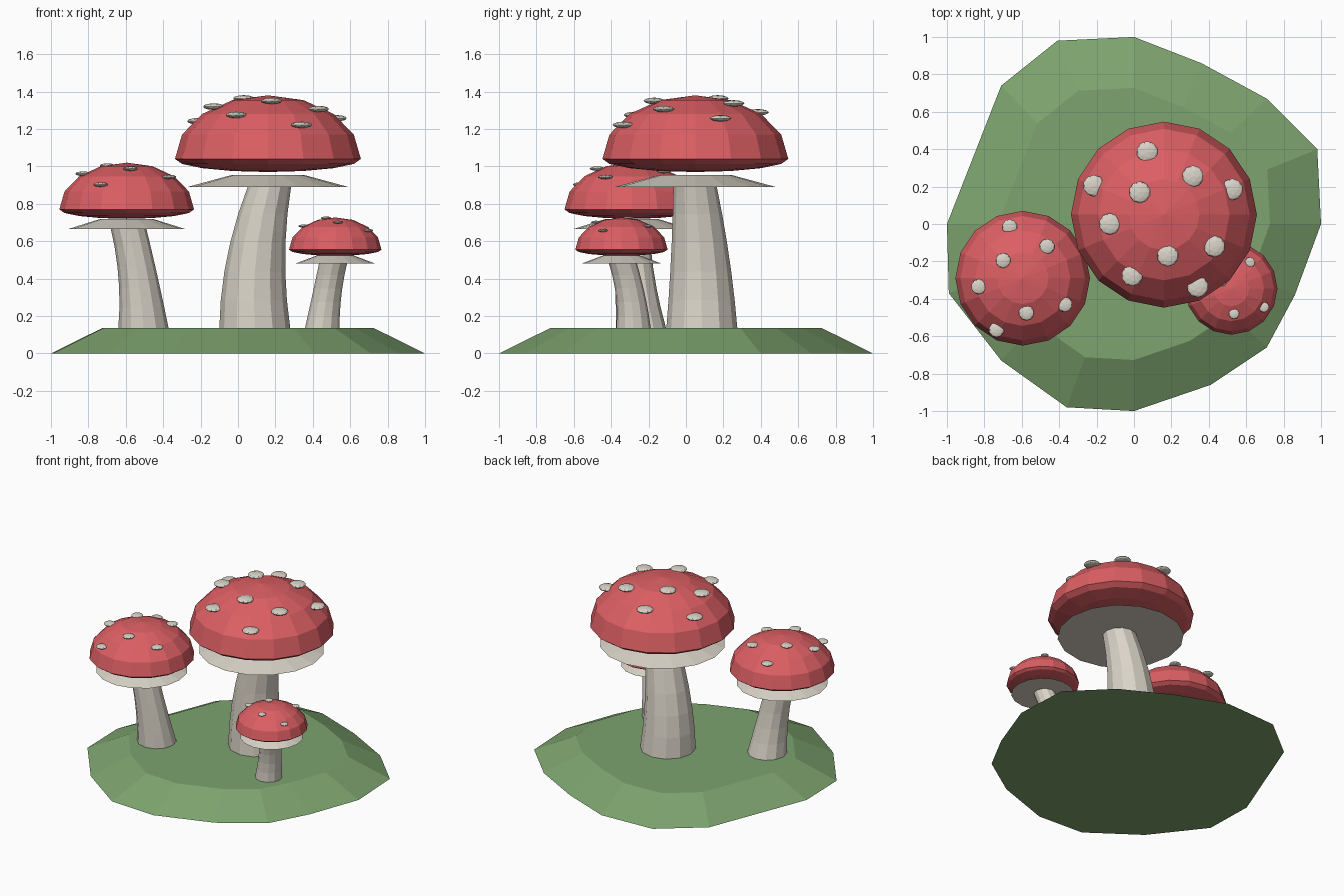
import bpy, bmesh, math
from mathutils import Vector

if "Cube" in bpy.data.objects:
    bpy.data.objects.remove(bpy.data.objects["Cube"])


def material(name, rgb):
    m = bpy.data.materials.new(name)
    m.diffuse_color = (*rgb, 1)
    m.use_nodes = True
    m.node_tree.nodes["Principled BSDF"].inputs["Base Color"].default_value = m.diffuse_color
    return m


RED = material("cap red", (0.716, 0.114, 0.127))
GREEN = material("grass green", (0.205, 0.366, 0.156))
CREAM = material("cream", (0.701, 0.658, 0.578))


def finish(name, bm, mat):
    bmesh.ops.recalc_face_normals(bm, faces=bm.faces)
    mesh = bpy.data.meshes.new(name)
    bm.to_mesh(mesh)
    bm.free()
    mesh.materials.append(mat)
    obj = bpy.data.objects.new(name, mesh)
    bpy.context.collection.objects.link(obj)
    return obj


def loft(name, loops, mat):
    """Skin a stack of point loops and close both ends."""
    bm = bmesh.new()
    rings = [[bm.verts.new(p) for p in loop] for loop in loops]
    n = len(rings[0])
    for a, b in zip(rings, rings[1:]):
        for i in range(n):
            j = (i + 1) % n
            bm.faces.new((a[i], a[j], b[j], b[i]))
    bm.faces.new(rings[0][::-1])
    bm.faces.new(rings[-1])
    return finish(name, bm, mat)


def circle(x, y, z, r, n):
    return [(x + r * math.cos(math.tau * i / n),
             y + r * math.sin(math.tau * i / n), z) for i in range(n)]


def cap(name, x, y, z, r, up, down):
    """Domed sphere with a strongly flattened lower half."""
    bm = bmesh.new()
    bmesh.ops.create_uvsphere(bm, u_segments=16, v_segments=8, radius=1)
    for v in bm.verts:
        v.co = Vector((x + v.co.x * r, y + v.co.y * r,
                       z + v.co.z * (up if v.co.z > 0 else down)))
    finish(name, bm, RED)


def spots(name, x, y, z, r, up, size, places):
    """Flattened pebbles resting on the dome."""
    bm = bmesh.new()
    for px, py in places:
        d = min(1, math.hypot(px - x, py - y) / r)
        pz = z + up * math.sqrt(1 - d * d) + size * 0.1
        made = bmesh.ops.create_icosphere(bm, subdivisions=2, radius=size)
        for v in made["verts"]:
            v.co = Vector((px + v.co.x, py + v.co.y, pz + v.co.z * 0.3))
    finish(name, bm, CREAM)


def mushroom(size_name, x, y, z, r, up, down, skirt, stem, spot_size, places):
    cap(size_name + "_cap", x, y, z, r, up, down)
    spots(size_name + "_spots", x, y, z, r, up, spot_size, places)
    # flared skirt under the cap: bottom z, top z, bottom radius, top radius
    z0, z1, r0, r1 = skirt
    loft(size_name + "_skirt",
         [circle(x, y, z0, r0, 16), circle(x, y, z1, r1, 16)], CREAM)
    # leaning, tapering stem: smooth path through three stations
    rows = []
    steps = 5
    (p0, p1, p2) = [Vector(s) for s in stem]
    t1 = (p1.z - p0.z) / (p2.z - p0.z)
    for i in range(steps + 1):
        t = i / steps
        rows.append(p0 * ((t - t1) * (t - 1) / t1)
                    + p1 * (t * (t - 1) / (t1 * (t1 - 1)))
                    + p2 * (t * (t - t1) / (1 - t1)))
    loft(size_name + "_stem", [circle(*row, 12) for row in rows], CREAM)


# ground mound with a flat top
outline = [(1, 0), (0.98, 0.40), (0.71, 0.67), (0.36, 0.86), (0, 1),
           (-0.41, 0.98), (-0.71, 0.74), (-1, 0), (-0.99, -0.37),
           (-0.71, -0.73), (-0.36, -0.98), (0, -1), (0.41, -0.86),
           (0.71, -0.66), (0.86, -0.38)]
loft("ground", [[(x, y, 0) for x, y in outline],
                [(x * 0.727, y * 0.727, 0.135) for x, y in outline]], GREEN)

# stem stations are x, y, z, radius
mushroom("large", 0.16, 0.05, 1.04, 0.497, 0.34, 0.07,
         (0.89, 0.955, 0.43, 0.19),
         [(0.09, 0.085, 0.13, 0.19), (0.11, 0.07, 0.62, 0.145),
          (0.17, 0.048, 0.90, 0.115)], 0.058,
         [(0.07, 0.385), (-0.215, 0.205), (0.03, 0.17), (0.315, 0.255),
          (0.525, 0.185), (-0.13, 0), (0.18, -0.17), (0.43, -0.12),
          (-0.01, -0.275), (0.34, -0.335)])

mushroom("medium", -0.595, -0.29, 0.77, 0.36, 0.25, 0.05,
         (0.665, 0.72, 0.313, 0.138),
         [(-0.505, -0.24, 0.13, 0.135), (-0.53, -0.27, 0.38, 0.107),
          (-0.588, -0.29, 0.68, 0.095)], 0.041,
         [(-0.665, -0.015), (-0.70, -0.195), (-0.465, -0.12),
          (-0.83, -0.335), (-0.575, -0.475), (-0.37, -0.43),
          (-0.735, -0.565)])

mushroom("small", 0.52, -0.345, 0.555, 0.247, 0.172, 0.033,
         (0.48, 0.525, 0.215, 0.095),
         [(0.45, -0.28, 0.13, 0.093), (0.478, -0.30, 0.33, 0.077),
          (0.51, -0.34, 0.49, 0.075)], 0.028,
         [(0.62, -0.205), (0.535, -0.48), (0.695, -0.445),
          (0.35, -0.37), (0.47, -0.305)])
